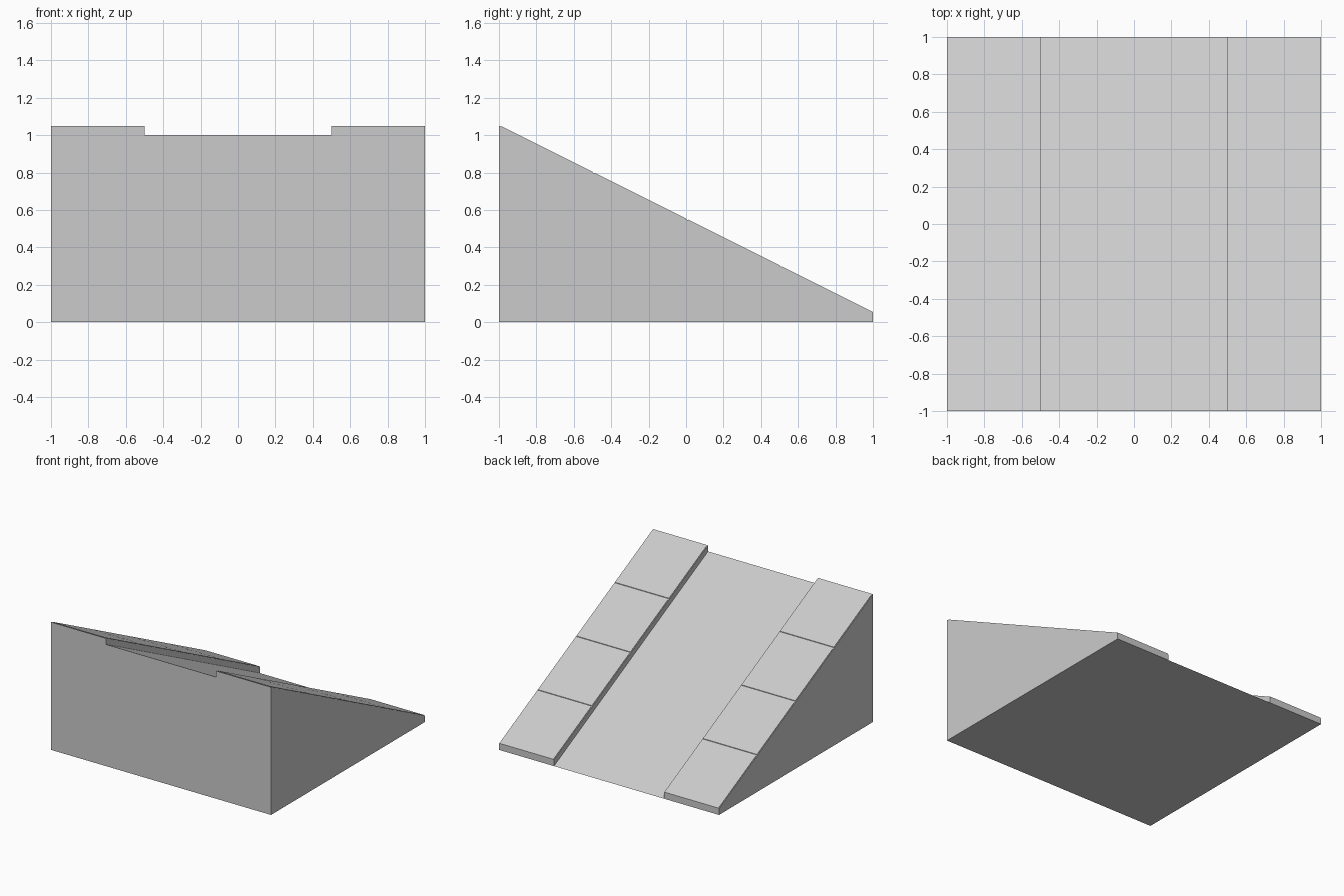
import bpy, bmesh

if "Cube" in bpy.data.objects:
    bpy.data.objects.remove(bpy.data.objects["Cube"])


def prism(name, profile, x0, x1):
    """Extrude a side (y, z) profile from x0 to x1."""
    bm = bmesh.new()
    face = bm.faces.new([bm.verts.new((x0, y, z)) for y, z in profile])
    ext = bmesh.ops.extrude_face_region(bm, geom=[face])
    verts = [v for v in ext["geom"] if isinstance(v, bmesh.types.BMVert)]
    bmesh.ops.translate(bm, verts=verts, vec=(x1 - x0, 0, 0))
    bmesh.ops.recalc_face_normals(bm, faces=bm.faces)
    mesh = bpy.data.meshes.new(name)
    bm.to_mesh(mesh)
    bm.free()
    obj = bpy.data.objects.new(name, mesh)
    bpy.context.collection.objects.link(obj)
    return obj


def slope(y):
    return (1 - y) / 2


# Central ramp
prism("ramp", [(-1, 0), (1, 0), (-1, 1)], -0.5, 0.5)

INSET, LIFT = 0.005, 0.005
for side, x0 in (("left", -1.0), ("right", 0.5)):
    # Raised side border
    prism(side + "_border", [(-1, 0), (1, 0), (1, 0.05), (-1, 1.05)], x0, x0 + 0.5)
    # Thin slabs, with a narrow seam at the uphill end of each
    for i in range(4):
        a, b = -0.99 + i * 0.5, -0.5 + i * 0.5
        za, zb = slope(a) + 0.05, slope(b) + 0.05
        prism(f"{side}_slab_{i + 1}",
              [(a, za - 0.002), (b, zb - 0.002), (b, zb + LIFT), (a, za + LIFT)],
              x0 + INSET, x0 + 0.5 - INSET)
